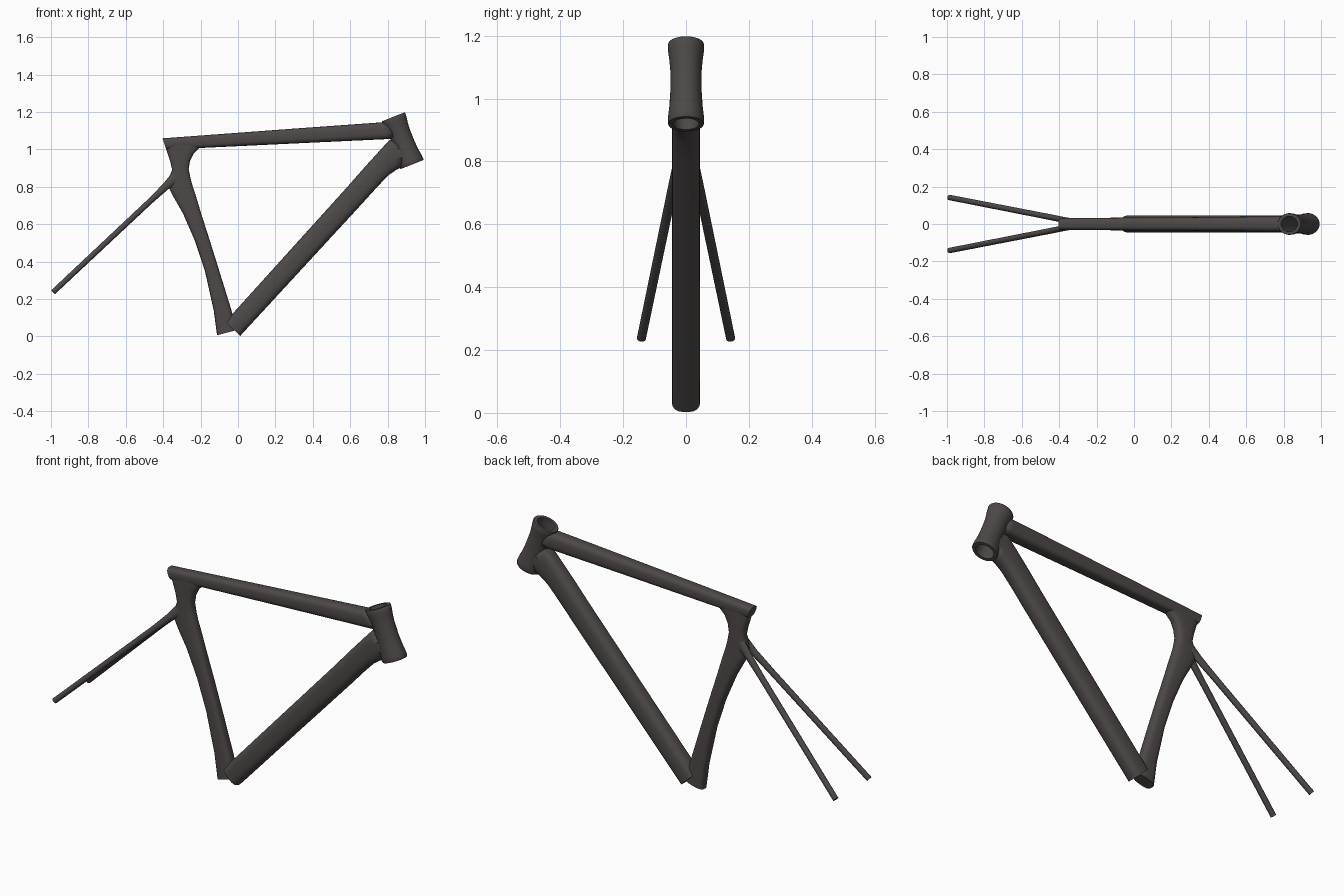
import bpy, bmesh, math
from mathutils import Vector, Matrix

if "Cube" in bpy.data.objects:
    bpy.data.objects.remove(bpy.data.objects["Cube"])

paint = bpy.data.materials.new("dark_grey_paint")
paint.diffuse_color = (0.075, 0.066, 0.063, 1)
paint.use_nodes = True
paint.node_tree.nodes["Principled BSDF"].inputs["Base Color"].default_value = paint.diffuse_color


def finish(bm, name, angle=35):
    bmesh.ops.recalc_face_normals(bm, faces=bm.faces)
    mesh = bpy.data.meshes.new(name)
    bm.to_mesh(mesh)
    bm.free()
    mesh.materials.append(paint)
    ob = bpy.data.objects.new(name, mesh)
    bpy.context.collection.objects.link(ob)
    bpy.ops.object.select_all(action='DESELECT')
    ob.select_set(True)
    bpy.context.view_layer.objects.active = ob
    bpy.ops.object.shade_smooth_by_angle(angle=math.radians(angle))
    return ob


def skin(bm, rings, closed=False):
    """Bridge rings of points with quads; cap the ends unless closed."""
    rows = [[bm.verts.new(p) for p in r] for r in rings]
    n = len(rows[0])
    pairs = list(zip(rows, rows[1:])) + ([(rows[-1], rows[0])] if closed else [])
    for a, b in pairs:
        for i in range(n):
            j = (i + 1) % n
            bm.faces.new((a[i], a[j], b[j], b[i]))
    if not closed:
        bm.faces.new(rows[0])
        bm.faces.new(rows[-1])


def loft(name, stations, power, n=32):
    """Rounded tube between two side-view edges: (x1, z1, x2, z2, half width)."""
    rings = []
    for x1, z1, x2, z2, w in stations:
        a, b = Vector((x1, 0, z1)), Vector((x2, 0, z2))
        ring = []
        for i in range(n):
            t = 2 * math.pi * i / n
            c, s = math.cos(t), math.sin(t)
            u = math.copysign(abs(c) ** (2 / power), c)
            v = math.copysign(abs(s) ** (2 / power), s)
            ring.append((a + b) / 2 + (a - b) / 2 * u + Vector((0, w * v, 0)))
        rings.append(ring)
    bm = bmesh.new()
    skin(bm, rings)
    return finish(bm, name)


# Head tube: hollow, flared at both ends, leaning back
top, bottom = Vector((0.830, 0, 1.174)), Vector((0.931, 0, 0.919))
axis = bottom - top
lean = axis.to_track_quat('Z', 'X').to_matrix()
side = Vector((0, 1, 0))
fore = side.cross(axis).normalized()


def head_ring(t, r, stretch=1.16, n=48):
    return [top + axis * t + side * (r * math.cos(2 * math.pi * i / n))
            + fore * (r * stretch * math.sin(2 * math.pi * i / n)) for i in range(n)]


profile = [(0, 0.041), (0, 0.056), (0.015, 0.058), (0.09, 0.057), (0.2, 0.053),
           (0.33, 0.050), (0.6, 0.050), (0.78, 0.053), (0.9, 0.057),
           (0.985, 0.058), (1, 0.056), (1, 0.041)]
bm = bmesh.new()
skin(bm, [head_ring(t, r) for t, r in profile], closed=True)
finish(bm, "head_tube")

# Hidden cutter keeps the head tube bore clear
bm = bmesh.new()
skin(bm, [head_ring(t, 0.042) for t in (-0.2, 1.2)])
cutter = finish(bm, "bore_cutter")
cutter.hide_render = True
cutter.hide_viewport = True

# Top tube
top_tube = loft("top_tube", [
    (-0.404, 1.059, -0.384, 1.000, 0.031),
    (-0.20, 1.074, -0.19, 1.008, 0.033),
    (0.30, 1.111, 0.31, 1.032, 0.036),
    (0.76, 1.144, 0.80, 1.055, 0.041),
    (0.84, 1.146, 0.875, 1.055, 0.041)], 3.0)

# Down tube
down_tube = loft("down_tube", [
    (-0.068, 0.078, 0.012, 0.003, 0.045),
    (0.585, 0.800, 0.660, 0.706, 0.045),
    (0.68, 0.908, 0.745, 0.800, 0.045),
    (0.75, 0.985, 0.805, 0.862, 0.045),
    (0.81, 1.050, 0.850, 0.893, 0.045),
    (0.88, 1.050, 0.925, 0.925, 0.043)], 2.8)

for tube in (top_tube, down_tube):
    cut = tube.modifiers.new("bore", 'BOOLEAN')
    cut.object = cutter
    cut.operation = 'DIFFERENCE'

# Seat tube: sweeping rear edge, filleted into the top tube
loft("seat_tube", [
    (-0.010, 0.033, -0.112, 0.006, 0.032),
    (-0.035, 0.140, -0.130, 0.140, 0.032),
    (-0.100, 0.350, -0.177, 0.350, 0.032),
    (-0.150, 0.510, -0.230, 0.510, 0.032),
    (-0.197, 0.657, -0.294, 0.657, 0.032),
    (-0.225, 0.750, -0.347, 0.750, 0.032),
    (-0.243, 0.805, -0.374, 0.805, 0.031),
    (-0.255, 0.850, -0.370, 0.845, 0.031),
    (-0.264, 0.895, -0.352, 0.890, 0.031),
    (-0.256, 0.940, -0.362, 0.935, 0.031),
    (-0.236, 0.980, -0.377, 0.980, 0.031),
    (-0.205, 1.008, -0.389, 1.015, 0.031),
    (-0.180, 1.040, -0.396, 1.040, 0.031)], 3.0)

# Seat stays: one per side, thicker at the seat tube
for name, s in (("left", 1), ("right", -1)):
    path = [(-0.335, 0.015, 0.850, 0.030), (-0.385, 0.024, 0.803, 0.020),
            (-0.47, 0.041, 0.723, 0.0155), (-0.988, 0.142, 0.237, 0.0145)]
    pts = [Vector((x, s * y, z)) for x, y, z, r in path]
    d = (pts[-1] - pts[0]).normalized()
    u = d.cross(Vector((0, 1, 0))).normalized()
    v = d.cross(u)
    bm = bmesh.new()
    skin(bm, [[p + (u * math.cos(k * math.pi / 8) * q[3]
                    + v * math.sin(k * math.pi / 8) * min(q[3], 0.0155))
               for k in range(16)] for p, q in zip(pts, path)])
    finish(bm, name + "_seat_stay")
